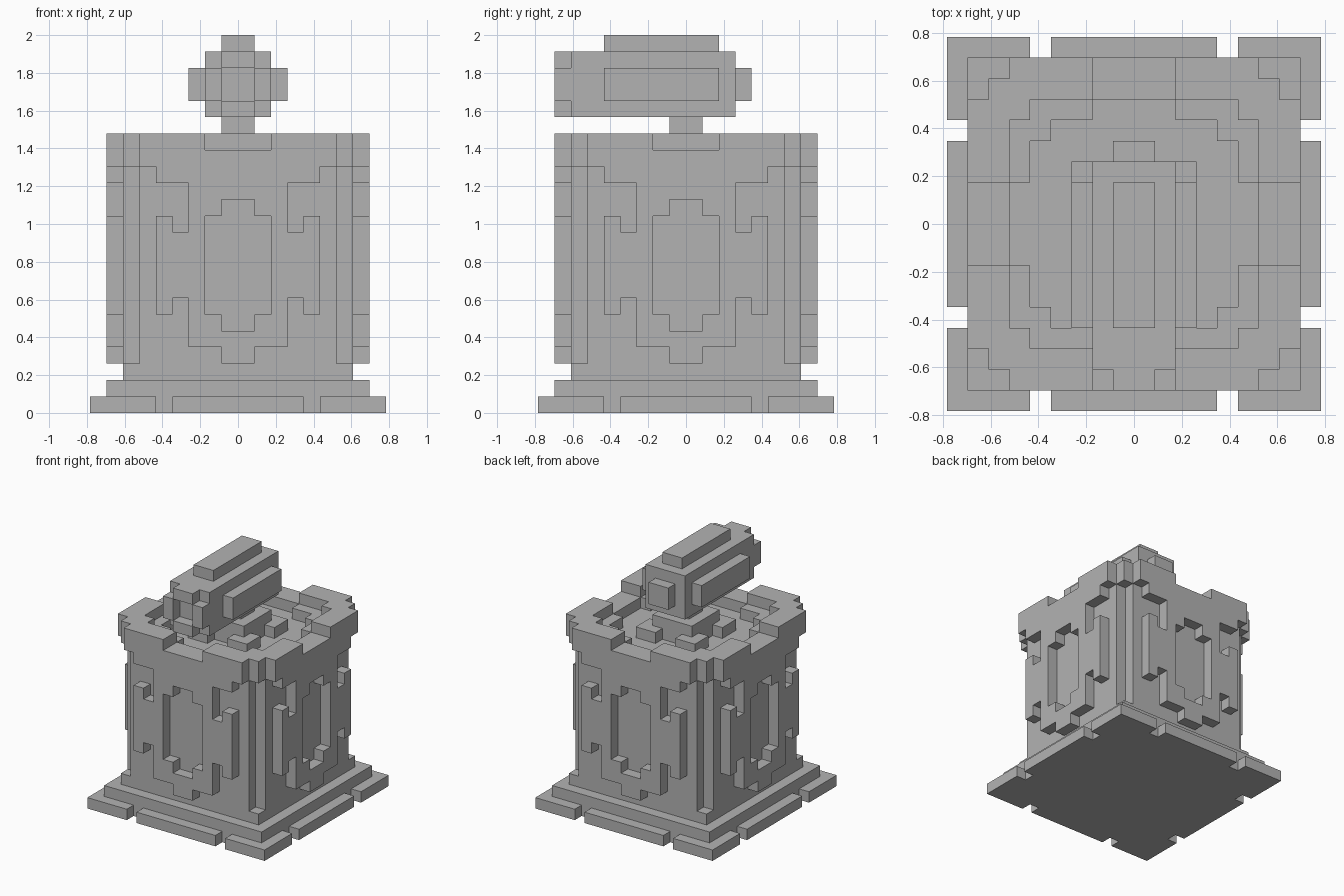
import bpy, bmesh, math
from itertools import product
from mathutils import Vector

if "Cube" in bpy.data.objects:
    bpy.data.objects.remove(bpy.data.objects["Cube"], do_unlink=True)

UNIT = 2 / 23  # size of one building block

stone = bpy.data.materials.new("grey_stone")
stone.use_nodes = True
GREY = (0.45, 0.45, 0.45, 1)
stone.diffuse_color = GREY
stone.node_tree.nodes["Principled BSDF"].inputs["Base Color"].default_value = GREY


def box(x0, x1, y0, y1, z0, z1):
    return set(product(range(x0, x1), range(y0, y1), range(z0, z1)))


def slab(rx, ry, z0, z1):
    return box(-rx, rx, -ry, ry, z0, z1)


def mirror(cells):
    return cells | {(-x - 1, y, z) for x, y, z in cells}


def around(cells):
    """Repeat on all four sides."""
    out = set()
    for _ in range(4):
        out |= cells
        cells = {(-y - 1, x, z) for x, y, z in cells}
    return out


parts = {}

# Stepped plinth with notched lower edge
parts["plinth_base"] = slab(9, 9, 0, 1) - around(mirror(box(4, 5, -9, -8, 0, 1)))
parts["plinth_step"] = slab(8, 8, 1, 2)

# Body with grooved corners
parts["body"] = slab(7, 7, 2, 3) | slab(6, 7, 3, 15) | slab(7, 6, 3, 15)


# Raised frame with side brackets and a sunken panel, on each side
def relief(x0, x1, z0, z1):
    return box(x0, x1, -8, -7, z0, z1)


frame = relief(0, 1, 3, 4) | relief(0, 3, 4, 14) | relief(0, 5, 14, 15)
frame |= relief(3, 4, 7, 11) | relief(4, 5, 6, 12)
frame -= relief(0, 1, 5, 13) | relief(0, 2, 6, 12)
parts["side_frames"] = around(mirror(frame))

# Crown: stepped rim, sunken top, notch in the middle of each side
crown = slab(6, 8, 15, 17) | slab(8, 6, 15, 17) | slab(7, 7, 15, 17)
crown -= slab(5, 6, 16, 17) | slab(6, 5, 16, 17)
crown -= slab(5, 4, 15, 17) | slab(4, 5, 15, 17)
crown -= around(box(-2, 2, -8, -5, 16, 17) | box(-2, 2, -6, -5, 15, 16))
parts["crown"] = crown

# Pedestal and post carrying the top piece
parts["pedestal_corners"] = around(box(1, 3, 1, 3, 15, 16))
parts["pedestal"] = slab(2, 2, 15, 17)
parts["post"] = slab(1, 1, 17, 18)

# Horizontal top piece with an open front end
parts["barrel"] = box(-2, 2, -7, 3, 18, 22)
parts["barrel_side_ribs"] = mirror(box(2, 3, -5, 2, 19, 21))
parts["barrel_top_rib"] = box(-1, 1, -5, 2, 22, 23)
parts["barrel_front_ring"] = (box(-2, 2, -8, -7, 19, 21) | box(-1, 1, -8, -7, 18, 22)) \
    - box(-1, 1, -8, -7, 19, 21)
parts["barrel_rear_knob"] = box(-1, 1, 3, 4, 19, 21)

occupied = set().union(*parts.values())


def build(name, cells):
    """Make a mesh from the exposed sides of the blocks, merged into flat faces."""
    bm = bmesh.new()
    verts = {}

    def vert(p):
        if p not in verts:
            verts[p] = bm.verts.new(Vector(p) * UNIT)
        return verts[p]

    for cell in sorted(cells):
        for axis, side in product(range(3), (0, 1)):
            near = list(cell)
            near[axis] += 2 * side - 1
            if tuple(near) in occupied:
                continue
            u, v = (axis + 1) % 3, (axis + 2) % 3
            loop = []
            for du, dv in ((0, 0), (1, 0), (1, 1), (0, 1)):
                p = list(cell)
                p[axis] += side
                p[u] += du
                p[v] += dv
                loop.append(vert(tuple(p)))
            bm.faces.new(loop if side else loop[::-1])
    bmesh.ops.dissolve_limit(bm, angle_limit=math.radians(1),
                             verts=bm.verts[:], edges=bm.edges[:])
    mesh = bpy.data.meshes.new(name)
    bm.to_mesh(mesh)
    bm.free()
    mesh.materials.append(stone)
    bpy.context.collection.objects.link(bpy.data.objects.new(name, mesh))


for part_name, part_cells in parts.items():
    build(part_name, part_cells)
